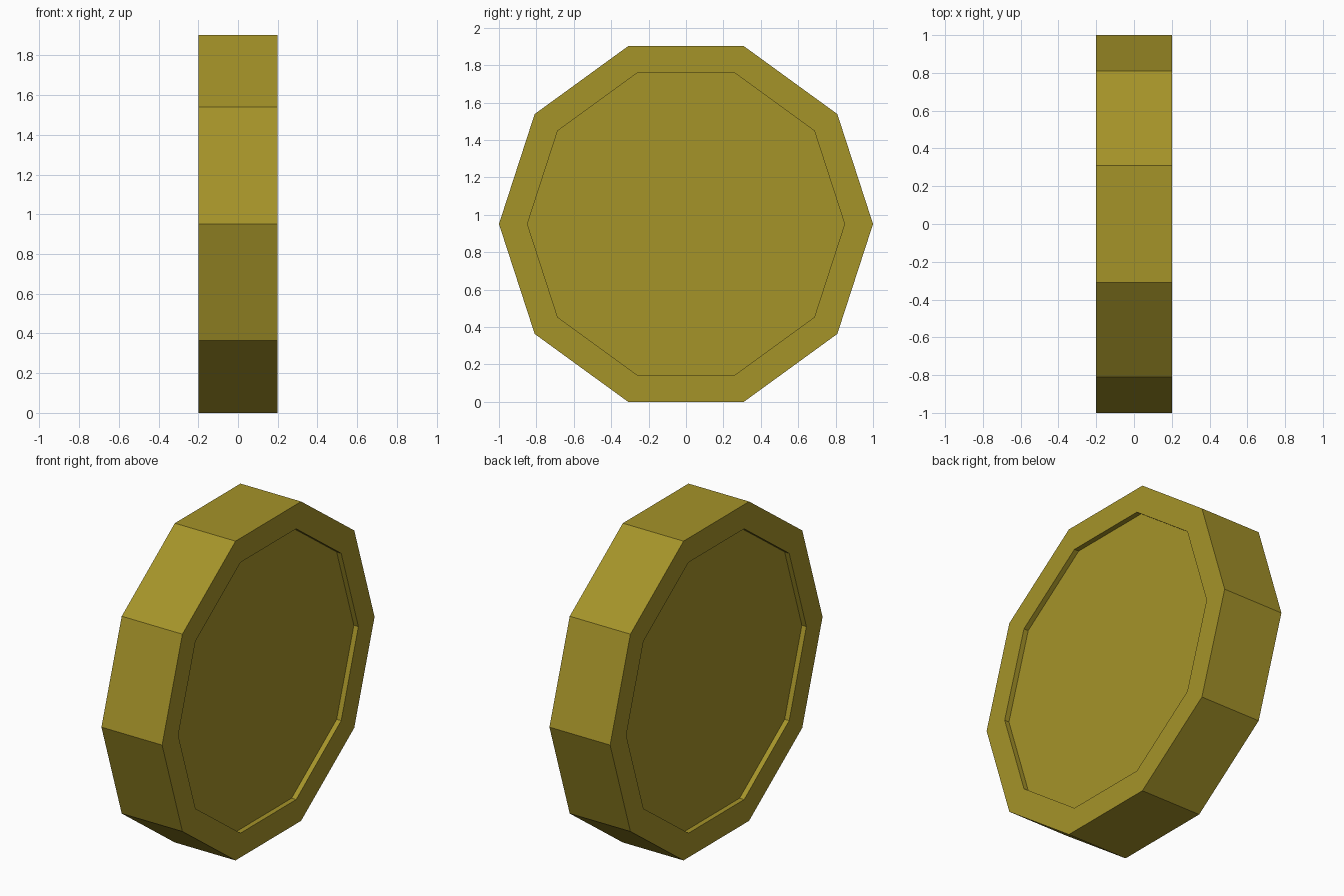
import bpy, bmesh, math

if "Cube" in bpy.data.objects:
    bpy.data.objects.remove(bpy.data.objects["Cube"])

SIDES = 10
RADIUS = 1.0            # outer corner radius
RIM_INNER = 0.848       # corner radius of the recessed panel
HALF = 0.2              # half thickness
DEPTH = 0.03            # recess depth on both faces
CENTRE_Z = RADIUS * math.cos(math.pi / SIDES)   # stands on a flat side

gold = bpy.data.materials.new("old_gold")
gold.diffuse_color = (0.376, 0.292, 0.022, 1.0)
gold.use_nodes = True
gold.node_tree.nodes["Principled BSDF"].inputs["Base Color"].default_value = gold.diffuse_color


def ring(bm, radius, x):
    """Ten-sided ring in the YZ plane, with corners on the Y axis."""
    return [bm.verts.new((x,
                          radius * math.cos(2 * math.pi * i / SIDES),
                          CENTRE_Z + radius * math.sin(2 * math.pi * i / SIDES)))
            for i in range(SIDES)]


# Coin: panel, recess wall, rim, outer edge, then the same mirrored
bm = bmesh.new()
profile = [(RIM_INNER, -HALF + DEPTH), (RIM_INNER, -HALF), (RADIUS, -HALF),
           (RADIUS, HALF), (RIM_INNER, HALF), (RIM_INNER, HALF - DEPTH)]
rings = [ring(bm, r, x) for r, x in profile]
for a, b in zip(rings, rings[1:]):
    for i in range(SIDES):
        j = (i + 1) % SIDES
        bm.faces.new((a[i], a[j], b[j], b[i]))
bm.faces.new(rings[0])
bm.faces.new(rings[-1])
bmesh.ops.recalc_face_normals(bm, faces=bm.faces)

mesh = bpy.data.meshes.new("coin")
bm.to_mesh(mesh)
bm.free()
mesh.materials.append(gold)
coin = bpy.data.objects.new("coin", mesh)
bpy.context.collection.objects.link(coin)
